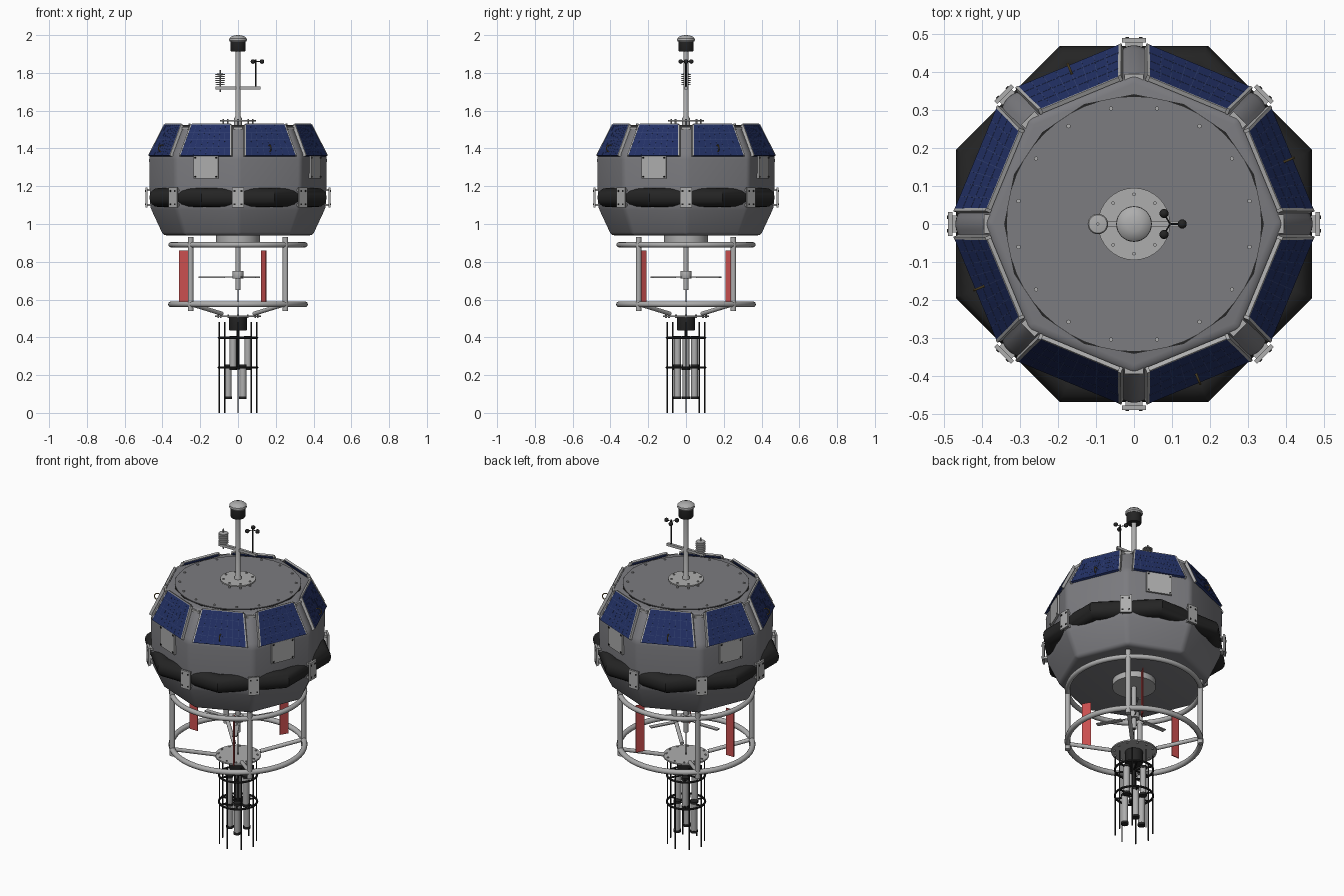
import bpy, bmesh, math
from math import sin, cos, pi, radians
from mathutils import Vector, Matrix

if "Cube" in bpy.data.objects:
    bpy.data.objects.remove(bpy.data.objects["Cube"])


def material(name, r, g, b):
    m = bpy.data.materials.new(name)
    m.diffuse_color = (r, g, b, 1)
    m.use_nodes = True
    m.node_tree.nodes["Principled BSDF"].inputs["Base Color"].default_value = m.diffuse_color
    return m


DARK = material("black_rubber", 0.018, 0.018, 0.018)
BLUE = material("solar_blue", 0.016, 0.03, 0.13)
LINE = material("cell_line", 0.035, 0.055, 0.17)
RED = material("red_fin", 0.6, 0.08, 0.08)
HULL = material("hull_grey", 0.2, 0.2, 0.215)
METAL = material("light_metal", 0.42, 0.42, 0.42)
BRASS = material("brass", 0.22, 0.15, 0.05)


def finish(name, bm, mat=METAL, smooth=True):
    bmesh.ops.recalc_face_normals(bm, faces=bm.faces)
    me = bpy.data.meshes.new(name)
    bm.to_mesh(me)
    bm.free()
    ob = bpy.data.objects.new(name, me)
    bpy.context.collection.objects.link(ob)
    me.materials.append(mat)
    if smooth:
        bpy.ops.object.select_all(action='DESELECT')
        ob.select_set(True)
        bpy.context.view_layer.objects.active = ob
        bpy.ops.object.shade_smooth_by_angle(angle=radians(35))
    return ob


def add_rod(bm, a, b, r, seg=16):
    a, b = Vector(a), Vector(b)
    rot = (b - a).to_track_quat('Z', 'Y').to_matrix().to_4x4()
    bmesh.ops.create_cone(bm, cap_ends=True, segments=seg, radius1=r, radius2=r,
                          depth=(b - a).length, matrix=Matrix.Translation((a + b) / 2) @ rot)


def rods(name, items, mat=METAL, seg=16):
    bm = bmesh.new()
    for a, b, r in items:
        add_rod(bm, a, b, r, seg)
    return finish(name, bm, mat)


def lathe(name, profile, mat=METAL, seg=32, turn=0.0, center=(0, 0), smooth=True, closed=False, bevel=0):
    """Revolve (radius, z) points; open profiles get capped ends."""
    bm = bmesh.new()
    rings = [[bm.verts.new((center[0] + r * cos(turn + 2 * pi * i / seg),
                            center[1] + r * sin(turn + 2 * pi * i / seg), z)) for i in range(seg)]
             for r, z in profile]
    pairs = list(zip(rings, rings[1:])) + ([(rings[-1], rings[0])] if closed else [])
    for lo, hi in pairs:
        for i in range(seg):
            j = (i + 1) % seg
            bm.faces.new((lo[i], lo[j], hi[j], hi[i]))
    if not closed:
        bm.faces.new(rings[0])
        bm.faces.new(rings[-1])
    if bevel:
        bmesh.ops.bevel(bm, geom=bm.edges[:], offset=bevel, segments=3, profile=0.5, affect='EDGES')
    return finish(name, bm, mat, smooth)


def torus(name, R, r, z, mat=METAL, seg=64, turn=0.0, minor=12):
    prof = [(R + r * cos(2 * pi * i / minor), z + r * sin(2 * pi * i / minor)) for i in range(minor)]
    return lathe(name, prof, mat, seg, turn, closed=True)


def add_box(bm, center, size, angle=0.0, tilt=0.0):
    """Box whose local x points along the given angle about z."""
    m = (Matrix.Rotation(angle, 4, 'Z') @ Matrix.Translation(center)
         @ Matrix.Rotation(tilt, 4, 'X') @ Matrix.Diagonal((*size, 1)))
    bmesh.ops.create_cube(bm, size=1, matrix=m)


def polar(r, deg, z):
    return (r * cos(radians(deg)), r * sin(radians(deg)), z)


# octagonal hull with rounded edges
lathe("hull", [(0.4, 0.94), (0.47, 1.09), (0.475, 1.36), (0.39, 1.52)], HULL, 8, bevel=0.018)

# rubber fender and its clamps
torus("fender", 0.458, 0.05, 1.14, DARK, 8, pi / 8, 16)
plates, bolts = bmesh.new(), bmesh.new()
for k in range(8):
    a = k * pi / 4
    add_box(plates, (0.484, 0, 1.14), (0.011, 0.062, 0.105), a)
    for z in (1.1, 1.18):
        add_box(plates, (0.47, 0, z), (0.03, 0.045, 0.012), a)
    for u in (-0.018, 0.018):
        for z in (1.105, 1.175):
            add_box(bolts, (0.49, u, z), (0.004, 0.009, 0.009), a)
finish("fender_clamps", plates, METAL, False)
finish("fender_clamp_bolts", bolts, DARK, False)

# sloping solar panels: points in face coordinates (u across, t up the slope, off outwards)
CB, CT = Vector((0.441, 0, 1.358)), Vector((0.364, 0, 1.522))
OUT = Vector((CT.z - CB.z, 0, CB.x - CT.x)).normalized()


def slab(bm, k, uv, o0, o1):
    rot = Matrix.Rotation(pi / 8 + k * pi / 4, 3, 'Z')
    lo, hi = [[bm.verts.new(rot @ (CB.lerp(CT, t) + OUT * o + Vector((0, u, 0)))) for u, t in uv]
              for o in (o0, o1)]
    bm.faces.new(lo)
    bm.faces.new(hi)
    for i in range(4):
        j = (i + 1) % 4
        bm.faces.new((lo[i], lo[j], hi[j], hi[i]))


def half(t):
    return 0.143 - 0.033 * t


cells, frames, lines = bmesh.new(), bmesh.new(), bmesh.new()
for k in range(8):
    slab(cells, k, [(-half(0), 0), (half(0), 0), (half(1), 1), (-half(1), 1)], 0, 0.012)
    for s in (-1, 1):
        slab(frames, k, [(s * half(0), 0), (s * (half(0) + 0.008), 0),
                         (s * (half(1) + 0.008), 1), (s * half(1), 1)], -0.004, 0.013)
    slab(frames, k, [(-half(1), 1), (half(1), 1), (half(1), 1.03), (-half(1), 1.03)], 0, 0.012)
    for i in range(-3, 4):
        f = i / 4
        slab(lines, k, [(f * half(0) - .0008, 0.02), (f * half(0) + .0008, 0.02),
                        (f * half(1) + .0008, 0.98), (f * half(1) - .0008, 0.98)], 0.011, 0.0125)
    for t in (0.25, 0.5, 0.75):
        slab(lines, k, [(-half(t), t - .005), (half(t), t - .005), (half(t), t + .005), (-half(t), t + .005)],
             0.011, 0.0125)
finish("solar_panels", cells, BLUE, False)
finish("solar_panel_frames", frames, METAL, False)
finish("solar_cell_lines", lines, LINE, False)

# hatches on every second face, rings on the panels between, lugs on the ribs
hatch, screws, lugs = bmesh.new(), bmesh.new(), bmesh.new()
for k in range(4):
    a = radians(67.5 + 90 * k)
    add_box(hatch, (0.441, 0, 1.3), (0.014, 0.14, 0.12), a)
    for u in (-0.06, 0.06):
        for z in (1.25, 1.35):
            add_box(screws, (0.449, u, z), (0.004, 0.008, 0.008), a)
    b = radians(22.5 + 90 * k)
    bpy.ops.mesh.primitive_torus_add(major_radius=0.018, minor_radius=0.003, major_segments=20, minor_segments=8,
                                     location=(0.438 * cos(b), 0.438 * sin(b), 1.4), rotation=(pi / 2, 0, b))
    ring = bpy.context.object
    ring.name = "panel_ring_%d" % (k + 1)
    ring.data.materials.append(BRASS)
for k in range(8):
    add_box(lugs, (0.385, 0, 1.507), (0.02, 0.05, 0.012), k * pi / 4)
finish("hatches", hatch, METAL, False)
finish("hatch_screws", screws, DARK, False)
finish("rib_lugs", lugs, METAL, False)

# deck lid with gasket and bolts
lathe("lid_gasket", [(0.342, 1.5), (0.342, 1.522)], DARK, 16)
lathe("lid", [(0.335, 1.5), (0.335, 1.525)], HULL, 48)
rods("lid_bolts", [(polar(0.31, 11.25 + 22.5 * k, 1.52), polar(0.31, 11.25 + 22.5 * k, 1.531), 0.006)
                   for k in range(16)], METAL, 6)

# mast, flange and head
lathe("mast_flange", [(0.095, 1.543), (0.095, 1.551)])
rods("flange_bolts", [(polar(0.078, 45 * k, 1.52), polar(0.078, 45 * k, 1.557), 0.005) for k in range(8)], METAL, 6)
lathe("mast", [(0.02, 1.52), (0.02, 1.56), (0.014, 1.57), (0.014, 1.93)], seg=24)
lathe("lamp_base", [(0.036, 1.912), (0.04, 1.918), (0.04, 1.97)], DARK)
lathe("lamp_dome", [(0.042, 1.965), (0.047, 1.972), (0.046, 1.983), (0.036, 1.993), (0.02, 1.998), (0.004, 2.0)])

# instrument arm with shield and wind gauge
bm = bmesh.new()
add_box(bm, (0, 0, 1.72), (0.24, 0.016, 0.015))
finish("instrument_arm", bm, METAL, False)
rods("shield_rod", [((-0.095, 0, 1.7), (-0.095, 0, 1.815), 0.004)])
for i in range(6):
    z = 1.735 + i * 0.011
    lathe("shield_plate_%d" % (i + 1), [(0.027, z), (0.024, z + 0.004), (0.012, z + 0.006)], seg=24, center=(-0.095, 0))
rods("wind_gauge_rods", [((0.095, 0, 1.72), (0.095, 0, 1.87), 0.004)] +
     [((0.095, 0, 1.86), Vector((0.095, 0, 0)) + Vector(polar(0.03, 120 * k, 1.86)), 0.002) for k in range(3)], DARK)
bm = bmesh.new()
for k in range(3):
    bmesh.ops.create_uvsphere(bm, u_segments=16, v_segments=10, radius=0.012, matrix=Matrix.Translation(
        Vector((0.095, 0, 0)) + Vector(polar(0.032, 120 * k, 1.86))))
finish("wind_cups", bm, DARK)

# lower tubular frame
torus("upper_ring", 0.355, 0.014, 0.89)
torus("lower_ring", 0.355, 0.015, 0.575)
diag = (45, 135, 225, 315)
rods("frame_legs", [(polar(0.355, d, 0.54), polar(0.355, d, 0.93), 0.015) for d in diag])
rods("frame_struts", [(polar(0.35, d, 0.575), polar(0.12, d, 0.525), 0.011) for d in diag])

# red vertical fins
bm = bmesh.new()
for r, d in ((0.287, 180), (0.268, 59.5), (0.268, -59.5)):
    add_box(bm, (r, 0, 0.722), (0.05, 0.006, 0.275), radians(d))
finish("fins", bm, RED, False)

# central shaft with three-bladed rotor
lathe("shaft_collar", [(0.116, 0.905), (0.116, 0.945)], seg=40)
lathe("shaft", [(0.013, 0.65), (0.013, 0.91)], seg=20)
lathe("rotor_hub", [(0.028, 0.712), (0.03, 0.716), (0.03, 0.746), (0.028, 0.75)], seg=24)
rods("shaft_cable", [((0, 0, 0.51), (0, 0, 0.66), 0.003)], DARK, 8)
bm = bmesh.new()
for d in (60, 180, 300):
    add_box(bm, (0.14, 0, 0.718), (0.14, 0.026, 0.006), radians(d))
    add_rod(bm, polar(0.02, d, 0.72), polar(0.09, d, 0.718), 0.003, 8)
finish("rotor_blades", bm)

# instrument base plate and sensor cage
lathe("base_plate", [(0.122, 0.508), (0.122, 0.516)], seg=40)
rods("base_plate_bolts", [(polar(0.105, 30 * k, 0.502), polar(0.105, 30 * k, 0.522), 0.005) for k in range(12)],
     METAL, 6)
lathe("sensor_head", [(0.045, 0.435), (0.047, 0.44), (0.047, 0.51)], DARK)
rods("cage_rods", [(polar(0.1, 45 * k, 0), polar(0.1, 45 * k, 0.48), 0.0035) for k in range(8)], DARK, 8)
for n, z in (("upper", 0.398), ("lower", 0.24)):
    torus("cage_ring_" + n, 0.102, 0.006, z, DARK, 40, minor=8)
    rods("cage_spokes_" + n, [(polar(0, 0, z), polar(0.1, 60 * k, z), 0.005) for k in range(6)], DARK, 8)

# two tiers of sensor tubes with dark end caps
tubes, caps = [], []
for d0, lo, hi in ((60, 0.08, 0.25), (0, 0.235, 0.4)):
    for k in range(3):
        d = d0 + 120 * k
        tubes.append((polar(0.052, d, lo), polar(0.052, d, hi), 0.018))
        caps += [(polar(0.052, d, z - 0.007), polar(0.052, d, z + 0.007), 0.02) for z in (lo, hi)]
rods("sensor_tubes", tubes, METAL, 20)
rods("sensor_tube_caps", caps, DARK, 20)
rods("sensor_stem", [((0, 0, 0.23), (0, 0, 0.45), 0.007)], DARK)
